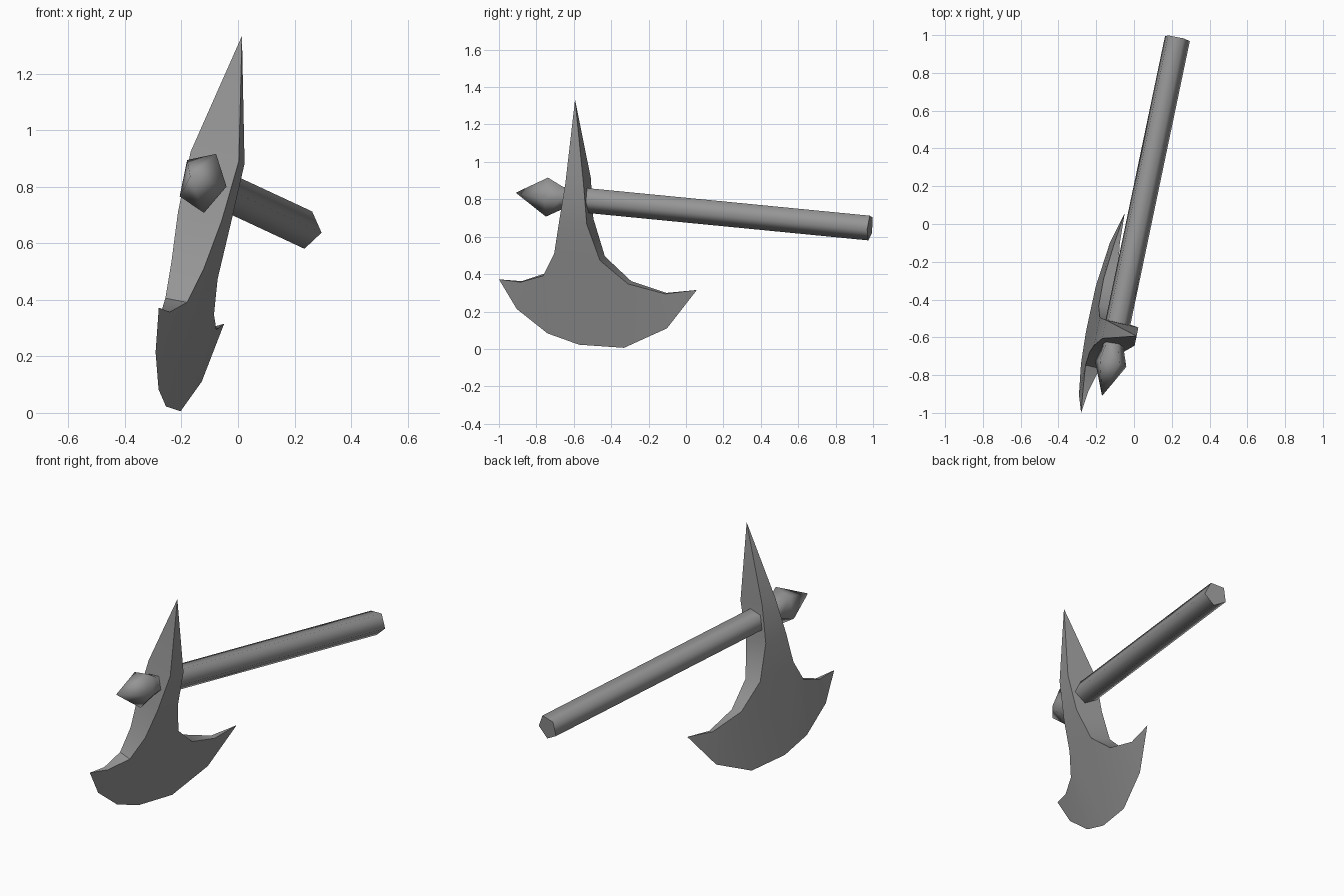
import bpy, bmesh, math
from mathutils import Vector

if "Cube" in bpy.data.objects:
    bpy.data.objects.remove(bpy.data.objects["Cube"])

# Axe frame: along the shaft, up the blade, across the blade
ORIGIN = Vector((-0.10, -0.58, 0.803))
ALONG = Vector((0.204, 0.974, -0.095)).normalized()
UP = Vector((0.20, 0.05, 0.978))
UP = (UP - ALONG * UP.dot(ALONG)).normalized()
ACROSS = ALONG.cross(UP)

grey = bpy.data.materials.new("dull_grey")
grey.diffuse_color = (0.3, 0.3, 0.3, 1)
grey.use_nodes = True
grey.node_tree.nodes["Principled BSDF"].inputs["Base Color"].default_value = grey.diffuse_color


def place(u, v, w):
    return ORIGIN + ALONG * u + UP * v + ACROSS * w


def finish(name, bm, angle):
    bmesh.ops.recalc_face_normals(bm, faces=bm.faces)
    mesh = bpy.data.meshes.new(name)
    bm.to_mesh(mesh)
    bm.free()
    mesh.materials.append(grey)
    obj = bpy.data.objects.new(name, mesh)
    bpy.context.collection.objects.link(obj)
    bpy.ops.object.select_all(action='DESELECT')
    obj.select_set(True)
    bpy.context.view_layer.objects.active = obj
    bpy.ops.object.shade_smooth_by_angle(angle=math.radians(angle))


def five_sided(name, rings, tip=None):
    """Five-sided tube through rings of (along, radius across, radius up, shift)."""
    bm = bmesh.new()
    loops = []
    for u, rw, rv, shift in rings:
        loops.append([bm.verts.new(place(u, rv * math.sin(t), rw * math.cos(t) + shift))
                      for t in (math.tau * i / 5 for i in range(5))])
    for a, b in zip(loops, loops[1:]):
        for i in range(5):
            j = (i + 1) % 5
            bm.faces.new((a[i], a[j], b[j], b[i]))
    bm.faces.new(loops[-1])
    if tip is None:
        bm.faces.new(loops[0])
    else:
        point = bm.verts.new(place(tip, 0, 0))
        for i in range(5):
            bm.faces.new((point, loops[0][i], loops[0][(i + 1) % 5]))
    finish(name, bm, 80)


# Shaft and front spike
five_sided("shaft", [(-0.05, 0.071, 0.071, 0), (1.605, 0.071, 0.071, 0)])
five_sided("front_spike", [(-0.16, 0.088, 0.112, 0.008), (-0.08, 0.062, 0.066, 0.004),
                           (-0.04, 0.06, 0.062, 0)], tip=-0.339)

# Blade: (along, up, half thickness) down the front rim and the back rim
front_rim = [(-0.05, 0.103, 0.089), (-0.0755, -0.115, 0.081), (-0.098, -0.297, 0.06),
             (-0.157, -0.429, 0.04), (-0.283, -0.481, 0.015)]
back_rim = [(0.049, 0.103, 0.089), (0.076, -0.115, 0.081), (0.154, -0.311, 0.06),
            (0.309, -0.428, 0.04), (0.51, -0.468, 0.015)]
# Sharp cutting edge from front horn to back horn
edge = [(-0.405, -0.48), (-0.30, -0.632), (-0.125, -0.749), (0.051, -0.794),
        (0.297, -0.787), (0.526, -0.658), (0.678, -0.433)]

bm = bmesh.new()


def blade_vert(u, v, w=0):
    return bm.verts.new(place(u, v, w + 0.006 + 0.015 * v))


top = blade_vert(-0.04, 0.541)
E = [blade_vert(*p) for p in edge]
sides = []
for s in (1, -1):
    F = [blade_vert(u, v, s * h) for u, v, h in front_rim]
    B = [blade_vert(u, v, s * h) for u, v, h in back_rim]
    sides.append((F, B))
    faces = [(top, F[0], B[0]), (F[0], F[1], B[1], B[0]), (F[1], F[2], B[2], B[1]),
             (F[2], E[3], B[2]), (F[4], E[0], E[1]), (B[4], E[6], E[5])]
    for i in (2, 3):
        faces.append((F[i], F[i + 1], E[4 - i], E[5 - i]))
        faces.append((B[i], B[i + 1], E[i + 2], E[i + 1]))
    for f in faces:
        bm.faces.new(f)

# Rims joining the two blade sides
for k, horn in ((0, E[0]), (1, E[6])):
    R, L = sides[0][k], sides[1][k]
    bm.faces.new((top, R[0], L[0]))
    bm.faces.new((horn, R[4], L[4]))
    for i in range(4):
        bm.faces.new((R[i], R[i + 1], L[i + 1], L[i]))
finish("axe_blade", bm, 40)
